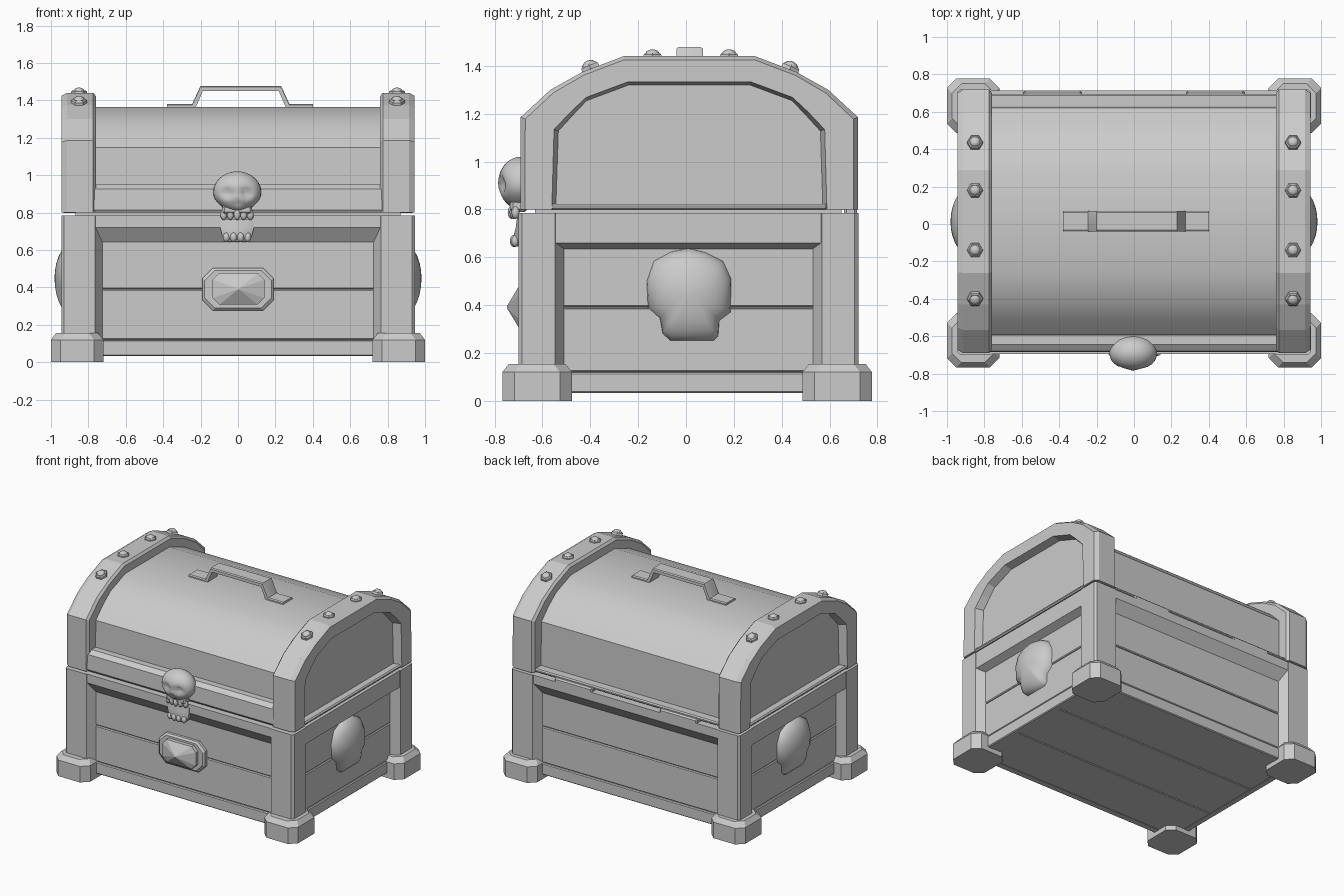
import bpy, bmesh, math
from mathutils import Vector

if "Cube" in bpy.data.objects:
    bpy.data.objects.remove(bpy.data.objects["Cube"])

CY = 0.01   # chest centre in y


def finish(name, bm, smooth=None):
    bmesh.ops.recalc_face_normals(bm, faces=bm.faces)
    me = bpy.data.meshes.new(name)
    bm.to_mesh(me)
    bm.free()
    ob = bpy.data.objects.new(name, me)
    bpy.context.collection.objects.link(ob)
    if smooth:
        bpy.ops.object.select_all(action='DESELECT')
        bpy.context.view_layer.objects.active = ob
        ob.select_set(True)
        bpy.ops.object.shade_smooth_by_angle(angle=math.radians(smooth))
    return ob


def loft(name, rings, smooth=None):
    """Skin closed rings in order and cap both ends."""
    bm = bmesh.new()
    vs = [[bm.verts.new(p) for p in r] for r in rings]
    n = len(vs[0])
    for a, b in zip(vs, vs[1:]):
        for i in range(n):
            j = (i + 1) % n
            bm.faces.new((a[i], a[j], b[j], b[i]))
    bm.faces.new(vs[0])
    bm.faces.new(vs[-1])
    return finish(name, bm, smooth)


def box(name, x0, x1, y0, y1, z0, z1, bevel=0.0):
    ob = loft(name, [[(x0, y0, z), (x1, y0, z), (x1, y1, z), (x0, y1, z)] for z in (z0, z1)])
    if bevel:
        m = ob.modifiers.new("bevel", 'BEVEL')
        m.width = bevel
        m.segments = 1
    return ob


def ball(name, loc, scale, seg=12, rings=8, smooth=50):
    bm = bmesh.new()
    bmesh.ops.create_uvsphere(bm, u_segments=seg, v_segments=rings, radius=1)
    for v in bm.verts:
        v.co = Vector([c * s for c, s in zip(v.co, scale)]) + Vector(loc)
    return finish(name, bm, smooth)


def octagon(cx, cy, hx, hy, c):
    return [(cx + a * (hx - d), cy + b * (hy - e))
            for a, b, d, e in ((1, 1, c, 0), (1, 1, 0, c), (1, -1, 0, c), (1, -1, c, 0),
                               (-1, -1, c, 0), (-1, -1, 0, c), (-1, 1, 0, c), (-1, 1, c, 0))]


# corner feet and posts
for sx in (1, -1):
    for sy in (1, -1):
        loft("corner_foot", [[(x, y, z) for x, y in octagon(sx * .86, .005 + sy * .627, .14 - i, .145 - i, .05)]
                             for z, i in ((0, 0), (.12, 0), (.155, .027))])
        sec = [(.765, .71), (.93, .71), (.945, .695), (.945, .558), (.885, .52), (.725, .52), (.725, .65)]
        loft("corner_post", [[(sx * x, CY + sy * y, z) for x, y in sec] for z in (.13, .785)])

# base: core, rails and plank panels
box("base_core", -.87, .87, CY - .635, CY + .635, .05, .78)
for i in range(3):
    y = CY - .64 + i * .427
    box("floor_plank", -.88, .88, y, y + .425, .035, .07, .005)
rail = [(0, .785), (0, .72), (.06, .635), (.12, .635), (.12, .785)]
side_rail = [(0, .785), (0, .66), (.055, .635), (.12, .635), (.12, .785)]
for s in (1, -1):
    loft("long_top_rail", [[(x, CY + s * (.705 - d), z) for d, z in rail] for x in (-.78, .78)])
    loft("side_top_rail", [[(s * (.94 - d), CY + y, z) for d, z in side_rail] for y in (-.58, .58)])
    for z0, z1, out in ((.033, .119, .006), (.121, .389, 0), (.392, .66, 0)):
        yo, xo = CY + s * (.65 + out), s * (.885 + out)
        box("long_plank", -.77, .77, *sorted((yo, CY + s * .6)), z0, z1, .006)
        box("side_plank", *sorted((xo, s * .84)), CY - .57, CY + .57, z0, z1, .006)

# lid arch profiles, outer and inner edge of the end bands
HALF_O = [(-.705, .80), (-.705, 1.185), (-.58, 1.30), (-.445, 1.375), (-.275, 1.44)]
HALF_I = [(-.565, .80), (-.555, 1.13), (-.49, 1.20), (-.43, 1.26), (-.255, 1.325)]


def mirror(half):
    return half + [(-y, z) for y, z in reversed(half)]


OUT, INN = mirror(HALF_O), mirror(HALF_I)


def arch(i, t):
    (a, b), (c, d) = OUT[i], INN[i]
    return CY + .004 + a + (c - a) * t, b + (d - b) * t


# lid barrel, its end caps are the recessed end panels
loft("lid_barrel", [[(x, *arch(i, .65)) for i in range(len(OUT))] for x in (-.885, .885)], 30)

# arched end bands with rivets
band = [(.76, .14), (.775, 0), (.915, 0), (.943, .13), (.943, .93), (.888, 1.05), (.76, 1.05)]
for s in (1, -1):
    loft("lid_band", [[(s * x, *arch(i, t)) for x, t in band] for i in range(len(OUT))])
    box("lid_end_rail", *sorted((s * .80, s * .94)), CY - .58, CY + .58, .798, .822, .008)
    for y, z, tilt in ((-.40, 1.392, .4), (-.14, 1.437, 0), (.18, 1.437, 0), (.435, 1.388, -.4)):
        washer = loft("rivet_washer", [[(r * math.cos(k * math.pi / 3), r * math.sin(k * math.pi / 3), h)
                                        for k in range(6)] for h, r in ((-.01, .045), (.01, .042), (.017, .034))])
        dome = ball("rivet_head", (0, 0, .012), (.03, .03, .02), 10, 6)
        for ob in (washer, dome):
            ob.location = (s * .85, y, z)
            ob.rotation_euler = (tilt, 0, 0)

# lid front rail, back lip and hinges
loft("lid_front_rail", [[(x, y, z) for y, z in ((-.685, .815), (-.68, .925), (-.645, .95), (-.55, .95),
                                               (-.55, .80), (-.675, .80))] for x in (-.78, .78)])
box("lid_back_lip", -.78, .78, .6, .695, .80, .825, .008)
box("seam_core", -.87, .87, CY - .64, CY + .64, .77, .82)
for s in (1, -1):
    box("hinge", *sorted((s * .28, s * .59)), .66, .715, .77, .812, .01)

# top handle: flat bar swept along a bent path
path = [(-.38, 1.36, 1.38), (-.245, 1.36, 1.38), (-.20, 1.45, 1.478),
        (.23, 1.45, 1.478), (.275, 1.36, 1.38), (.40, 1.36, 1.38)]
inner = [0, .018, .012, -.012, -.018, 0]
loft("lid_handle", [[(x + d, -.04, a), (x, -.04, b - .006), (x, -.032, b), (x, .062, b),
                     (x, .07, b - .006), (x + d, .07, a)] for (x, a, b), d in zip(path, inner)], 25)

# front gem on an octagonal plate
loft("gem_plate", [[(x, y, z) for x, z in octagon(0, .39, .19 - i, .113 - i, .055)]
                   for y, i in ((-.63, 0), (-.66, 0), (-.672, .012))])
loft("gem", [[(x, y, z) for x, z in octagon(.003, .392, hx, hz, c)]
             for y, hx, hz, c in ((-.66, .138, .084, .035), (-.70, .138, .084, .035),
                                  (-.748, .004, .004, .001))])

# domed skull-shaped bosses on both sides
outline = [(-.165, .50), (-.135, .585), (-.06, .625), (.01, .638), (.08, .622), (.155, .585), (.19, .51),
           (.187, .37), (.14, .335), (.135, .27), (.115, .25), (-.065, .25), (-.098, .28), (-.11, .345), (-.16, .39)]
for s in (1, -1):
    rings = []
    for k in range(8):
        f = max(.02, math.cos(k / 7 * math.pi / 2))
        h = .878 + .103 * math.sin(k / 7 * math.pi / 2)
        rings.append([(s * h, .012 + (y - .012) * f, .45 + (z - .45) * f) for y, z in outline])
    loft("side_skull_boss", rings, 60)

# skull clasp: cranium with eye sockets and cheeks pinched in
bm = bmesh.new()
bmesh.ops.create_uvsphere(bm, u_segments=28, v_segments=18, radius=1)
for v in bm.verts:
    x, y, z = v.co
    w = 1 - .22 * max(0, -z - .3)
    v.co = (x * .128 * w - .004, -.69 + y * .095, .91 + z * .11)
    if y < 0:
        for ex in (-.055, .047):
            d = math.hypot(v.co.x - ex, v.co.z - .905) / .036
            if d < 1:
                v.co.y += .028 * (1 - d * d)
        d = math.hypot(v.co.x + .004, (v.co.z - .85) * .8) / .02
        if d < 1:
            v.co.y += .02 * (1 - d)
finish("clasp_cranium", bm, 60)

# upper teeth, jaw plate and lower teeth
box("clasp_upper_jaw", -.085, .075, -.735, -.66, .79, .84, .012)
for i in range(5):
    x = -.076 + i * .0355
    ball("upper_tooth", (x, -.728 + abs(i - 2) * .008, .788), (.018, .017, .028))
loft("clasp_jaw", [[(-.005 + a * w, y, z) for a, y in ((-1, -.67), (-1, -.70), (-.6, b), (.6, b), (1, -.70), (1, -.67))]
                   for z, w, b in ((.645, .06, -.715), (.675, .08, -.725), (.72, .09, -.712), (.765, .088, -.706))], 40)
for i in range(4):
    ball("lower_tooth", (-.062 + i * .038, -.722 + abs(i - 1.5) * .006, .668), (.019, .017, .025))
